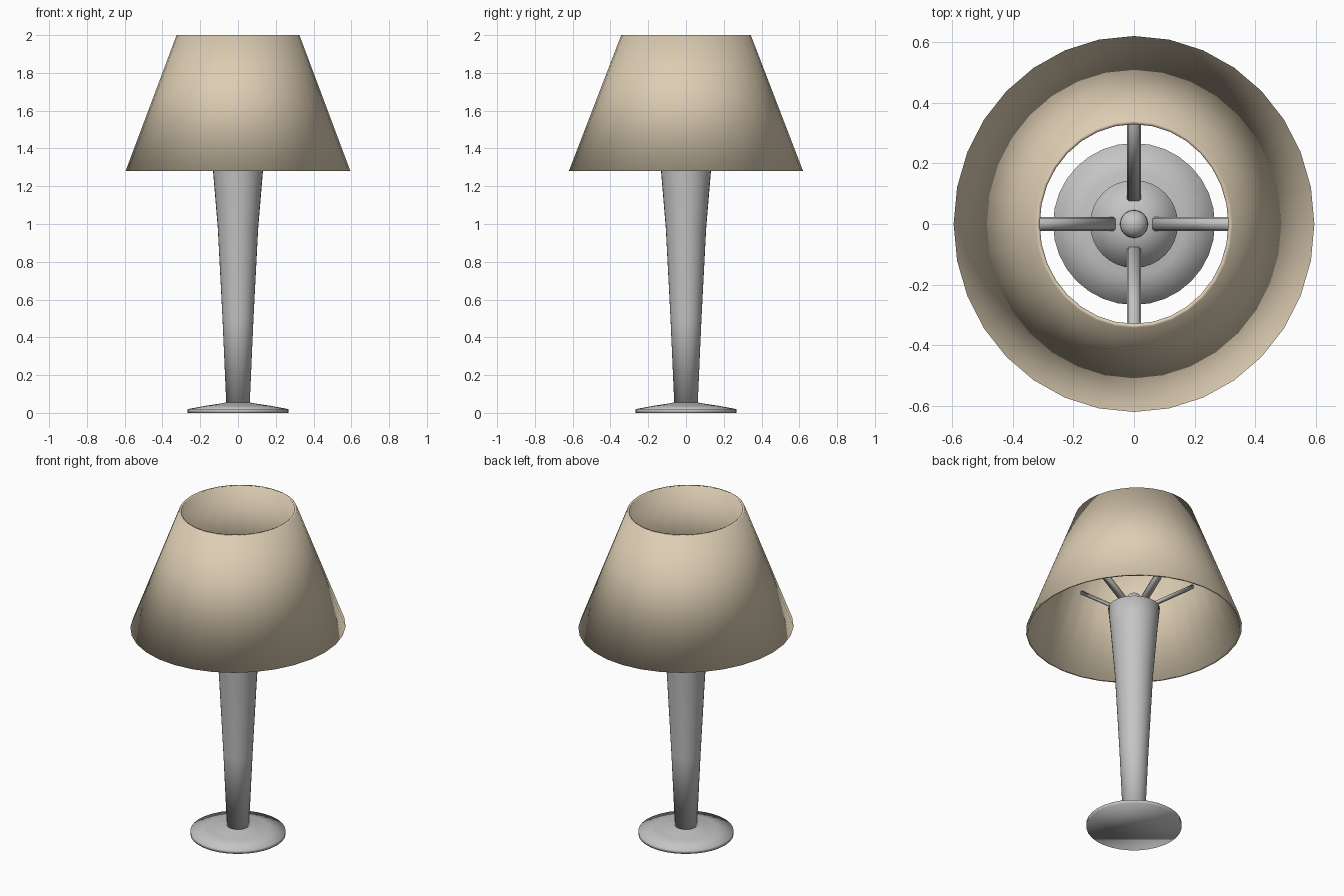
import bpy, bmesh, math
from mathutils import Vector, Matrix

if "Cube" in bpy.data.objects:
    bpy.data.objects.remove(bpy.data.objects["Cube"])


def material(name, rgb):
    m = bpy.data.materials.new(name)
    m.diffuse_color = (*rgb, 1)
    m.use_nodes = True
    m.node_tree.nodes["Principled BSDF"].inputs["Base Color"].default_value = m.diffuse_color
    return m


GREY = material("brushed grey metal", (0.56, 0.555, 0.55))
CREAM = material("cream fabric", (0.72, 0.61, 0.45))


def finish(bm, name, mat, smooth=True):
    bmesh.ops.recalc_face_normals(bm, faces=bm.faces)
    for f in bm.faces:
        f.smooth = smooth
    me = bpy.data.meshes.new(name)
    bm.to_mesh(me)
    bm.free()
    me.materials.append(mat)
    ob = bpy.data.objects.new(name, me)
    bpy.context.collection.objects.link(ob)
    return ob


def lathe(name, profile, mat, closed=False, segs=32):
    """Spin (rx, ry, z) profile points about z; cap or close the ends."""
    bm = bmesh.new()
    rings = []
    for rx, ry, z in profile:
        rings.append([bm.verts.new((rx * math.cos(a), ry * math.sin(a), z))
                      for a in (2 * math.pi * i / segs for i in range(segs))])
    pairs = list(zip(rings, rings[1:]))
    if closed:
        pairs.append((rings[-1], rings[0]))
    else:
        bm.faces.new(rings[0])
        bm.faces.new(rings[-1])
    for a, b in pairs:
        for i in range(segs):
            j = (i + 1) % segs
            bm.faces.new((a[i], a[j], b[j], b[i]))
    return finish(bm, name, mat)


def round_profile(points):
    return [(r, r, z) for r, z in points]


# Base disc with a shallow sloping top
lathe("base", round_profile([(0.267, 0.0), (0.267, 0.02), (0.17, 0.038),
                             (0.09, 0.05), (0.055, 0.057)]), GREY)

# Tapered stem flaring towards a low conical cap
lathe("stem", round_profile([(0.062, 0.045), (0.082, 0.5), (0.107, 0.98),
                             (0.132, 1.28), (0.145, 1.41), (0.045, 1.45)]), GREY)

# Small rounded knob on the cap
bm = bmesh.new()
bmesh.ops.create_uvsphere(bm, u_segments=24, v_segments=12, radius=0.046,
                          matrix=Matrix.Translation((0, 0, 1.46)))
finish(bm, "knob", GREY)

# Slightly oval shade as a thin open shell
t = 0.014
lathe("shade", [(0.595, 0.62, 1.28), (0.325, 0.343, 2.0),
                (0.325 - t, 0.343 - t, 2.0), (0.595 - t, 0.62 - t, 1.28)],
      CREAM, closed=True)

# Four flat struts from the stem cap up to the shade
for i, (inner, outer) in enumerate([(0.055, 0.422), (0.078, 0.442)] * 2):
    p, q = Vector((inner, 0, 1.425)), Vector((outer, 0, 1.705))
    d = q - p
    bm = bmesh.new()
    bmesh.ops.create_cube(bm, size=1)
    bmesh.ops.scale(bm, vec=(d.length, 0.046, 0.022), verts=bm.verts)
    bmesh.ops.bevel(bm, geom=bm.edges[:], offset=0.005, segments=2,
                    affect='EDGES')
    m = (Matrix.Rotation(i * math.pi / 2, 4, 'Z') @ Matrix.Translation((p + q) / 2)
         @ Matrix.Rotation(-math.atan2(d.z, d.x), 4, 'Y'))
    bmesh.ops.transform(bm, matrix=m, verts=bm.verts)
    finish(bm, f"strut_{i + 1}", GREY)
